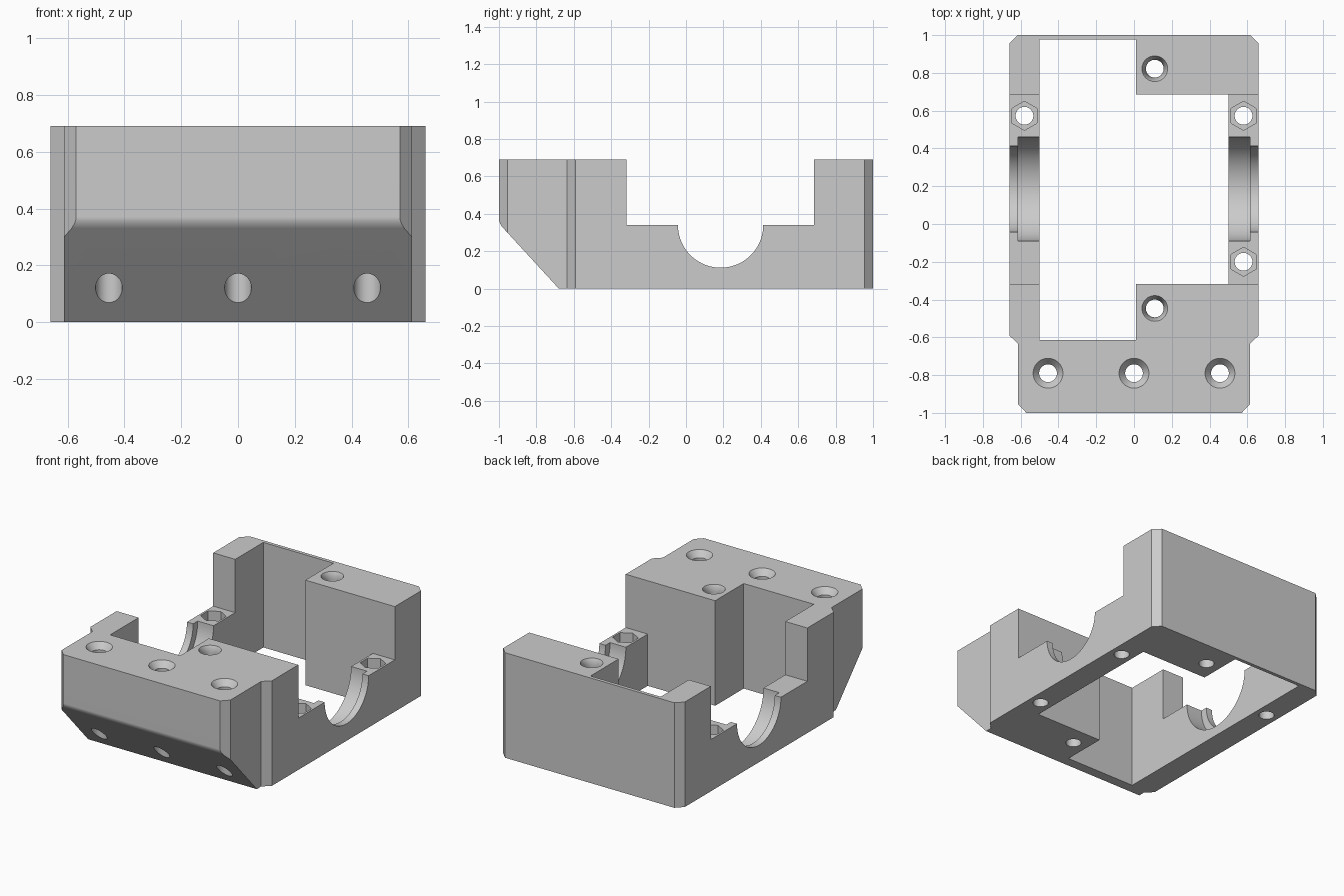
import bpy, bmesh, math
from mathutils import Matrix

cube = bpy.data.objects.get("Cube")
if cube:
    bpy.data.objects.remove(cube, do_unlink=True)

HEIGHT, LEDGE = 0.69, 0.34
GAP_FRONT, GAP_BACK = -0.317, 0.685
BORE_Y = 0.185

grey = bpy.data.materials.new("light_grey")
grey.use_nodes = True
grey.diffuse_color = (0.6, 0.6, 0.6, 1)
grey.node_tree.nodes["Principled BSDF"].inputs["Base Color"].default_value = (0.6, 0.6, 0.6, 1)


def make_object(name, bm):
    bmesh.ops.recalc_face_normals(bm, faces=bm.faces)
    mesh = bpy.data.meshes.new(name)
    bm.to_mesh(mesh)
    bm.free()
    mesh.materials.append(grey)
    obj = bpy.data.objects.new(name, mesh)
    bpy.context.collection.objects.link(obj)
    return obj


def prism(name, points, low, high, axis="Z"):
    """Extrude an outline: (x, y) along Z, or (y, z) along X."""
    bm = bmesh.new()
    place = (lambda p: (p[0], p[1], low)) if axis == "Z" else (lambda p: (low, *p))
    face = bm.faces.new([bm.verts.new(place(p)) for p in points])
    new = bmesh.ops.extrude_face_region(bm, geom=[face])["geom"]
    step = (0, 0, high - low) if axis == "Z" else (high - low, 0, 0)
    bmesh.ops.translate(bm, vec=step, verts=[v for v in new if isinstance(v, bmesh.types.BMVert)])
    return make_object(name, bm)


def cone(name, x, y, low, high, r_low, r_high, sides=48, turn=0):
    bm = bmesh.new()
    bmesh.ops.create_cone(bm, cap_ends=True, segments=sides, radius1=r_low, radius2=r_high,
                          depth=high - low,
                          matrix=Matrix.Translation((x, y, (low + high) / 2)) @ Matrix.Rotation(turn, 4, "Z"))
    return make_object(name, bm)


def bore(name, radius, half_length):
    bm = bmesh.new()
    bmesh.ops.create_cone(bm, cap_ends=True, segments=96, radius1=radius, radius2=radius,
                          depth=2 * half_length,
                          matrix=Matrix.Translation((0, BORE_Y, LEDGE)) @ Matrix.Rotation(math.pi / 2, 4, "Y"))
    return make_object(name, bm)


# Housing block with chamfered corners and a narrower nose
half = [(0.57, -1), (0.613, -0.955), (0.613, -0.635), (0.66, -0.59), (0.66, 0.955), (0.615, 1)]
body = prism("housing", half + [(-x, y) for x, y in reversed(half)], 0, HEIGHT)

# Slanted underside of the nose, with a softened upper edge
slope = [(-1.2, -0.2), (-1.2, 0.37), (-1, 0.37), (-0.998, 0.358), (-0.993, 0.346), (-0.983, 0.33),
         (-0.68, 0), (-0.68, -0.2)]
cutters = [prism("nose_cutter", slope, -1, 1, "X")]

# Lowered side ledges
gap = [(GAP_FRONT, LEDGE), (GAP_BACK, LEDGE), (GAP_BACK, 1), (GAP_FRONT, 1)]
cutters.append(prism("gap_cutter", gap, -1, 1, "X"))

# Stepped opening through the middle
opening = [(-0.5, -0.613), (0.01, -0.613), (0.01, GAP_FRONT), (0.5, GAP_FRONT),
           (0.5, GAP_BACK), (0.01, GAP_BACK), (0.01, 0.977), (-0.5, 0.977)]
cutters.append(prism("opening_cutter", opening, -0.2, 1))

# Round bearing seats with a narrower outer lip
cutters.append(bore("lip_cutter", 0.228, 0.9))
cutters.append(bore("seat_cutter", 0.275, 0.615))

# Countersunk screw holes in the top
screws = [(x, -0.79, 0.079) for x in (-0.455, 0, 0.455)] + [(0.11, y, 0.068) for y in (-0.447, 0.822)]
for x, y, rim in screws:
    cutters.append(cone("screw_cutter", x, y, -0.2, 1, 0.047, 0.047))
    flare = (rim - 0.047) / 4
    cutters.append(cone("sink_cutter", x, y, HEIGHT - 0.04, HEIGHT + 0.01, 0.047, rim + flare))

# Hexagonal nut pockets in the ledges
for x, y in ((-0.58, 0.573), (0.58, 0.573), (0.58, -0.2)):
    cutters.append(cone("bolt_cutter", x, y, -0.2, 0.6, 0.047, 0.047))
    cutters.append(cone("nut_cutter", x, y, LEDGE - 0.1, 0.5, 0.077, 0.077, 6, math.radians(0)))

# Carve the block, then discard the cutters
bpy.ops.object.select_all(action="DESELECT")
body.select_set(True)
bpy.context.view_layer.objects.active = body
for cutter in cutters:
    cutter.hide_render = True
    mod = body.modifiers.new(cutter.name, "BOOLEAN")
    mod.operation, mod.solver, mod.object = "DIFFERENCE", "EXACT", cutter
    bpy.ops.object.modifier_apply(modifier=mod.name)
    bpy.data.objects.remove(cutter, do_unlink=True)

# Smooth bores, crisp edges
bpy.ops.object.shade_smooth_by_angle(angle=math.radians(30))
weighted = body.modifiers.new("face_normals", "WEIGHTED_NORMAL")
weighted.keep_sharp = True
